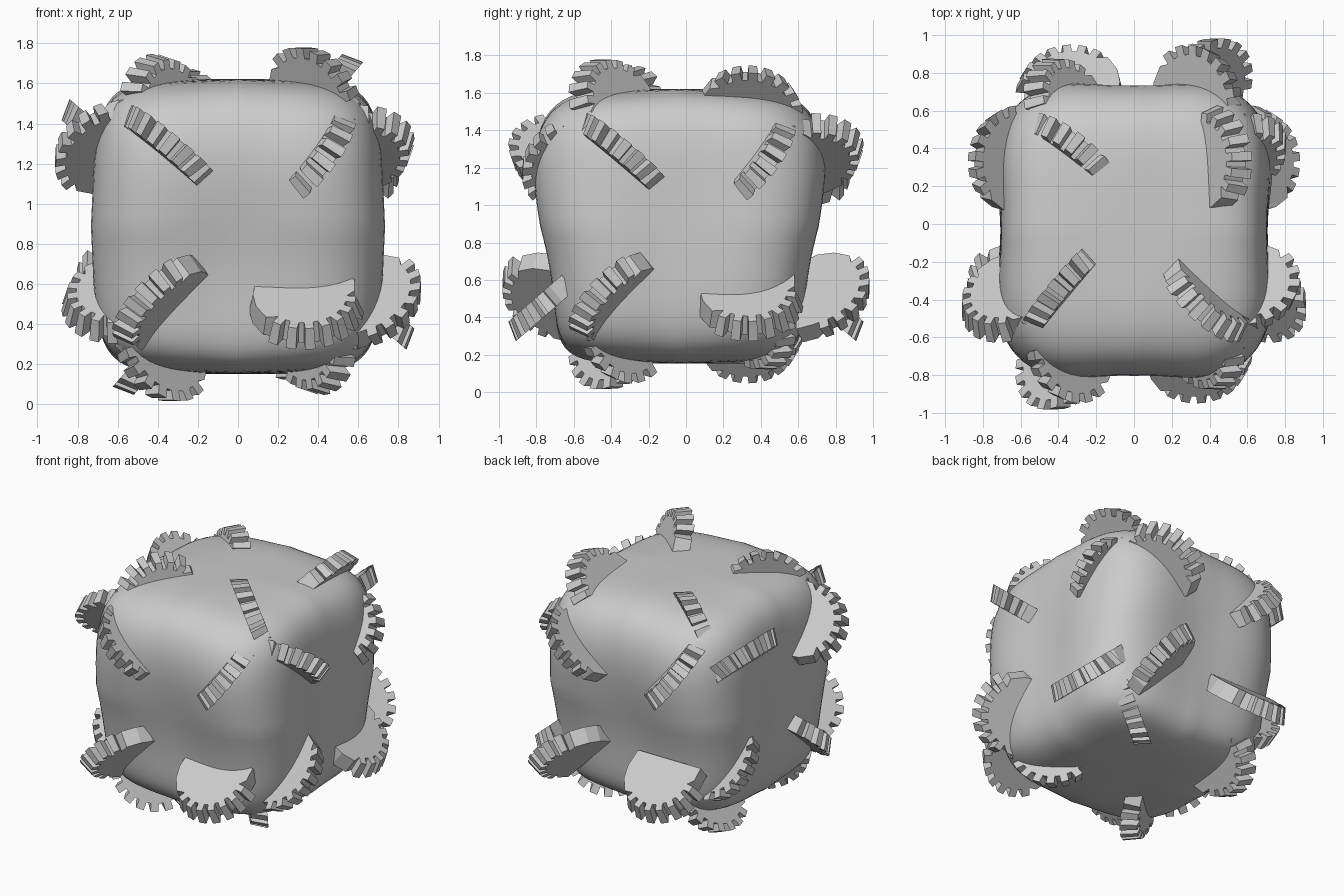
import bpy, bmesh
from math import sin, cos, radians
from mathutils import Vector

if "Cube" in bpy.data.objects:
    bpy.data.objects.remove(bpy.data.objects["Cube"])

ZC = 0.897


def make_object(name, bm):
    bmesh.ops.recalc_face_normals(bm, faces=bm.faces)
    me = bpy.data.meshes.new(name)
    bm.to_mesh(me)
    bm.free()
    ob = bpy.data.objects.new(name, me)
    bpy.context.collection.objects.link(ob)
    return ob


# Lumpy rounded-cube body: a gridded cube pushed onto a superellipsoid
bm = bmesh.new()
bmesh.ops.create_cube(bm, size=2)
bmesh.ops.subdivide_edges(bm, edges=bm.edges[:], cuts=23, use_grid_fill=True)
P = 5.5
for v in bm.verts:
    c = v.co.copy()
    c /= (abs(c.x) ** P + abs(c.y) ** P + abs(c.z) ** P) ** (1 / P)
    c *= 1 - 0.09 * abs(c.x * c.y * c.z)      # blunter corners
    x, y, z = 0.722 * c.x, 0.735 * c.y, 0.735 * c.z
    hollow_x = 1 - 0.02 * cos(8 * y)          # shallow hollows down the side faces
    hollow_y = 1 - 0.018 * cos(8 * x)
    taper = 1 + 0.07 * sin(4 * z)             # fuller above, narrower below
    v.co = (x * hollow_x, y * hollow_y * taper - 0.035, z + ZC - 0.01)
body = make_object("body", bm)
for p in body.data.polygons:
    p.use_smooth = True


# Outline of a half-buried cog: teeth over the outer arc, plain near the inner end
def cog_outline():
    pts = [(0.25, -0.12, 0), (0.25, -0.03, 0)]
    for i in range(7):
        a = 2 + i * 19
        for ang, r in ((a, 0.228), (a + 1, 0.278), (a + 11, 0.278), (a + 12, 0.228)):
            pts.append((r * cos(radians(ang)), r * sin(radians(ang)), 1))
    for ang in (138, 160, 180):
        pts.append((0.265 * cos(radians(ang)), 0.265 * sin(radians(ang)), 0.5))
    pts.append((-0.24, -0.12, 0))
    return pts


OUTLINE = cog_outline()
HALF = 0.053
BEVEL = 0.07      # the rim is conical: smaller on the side facing away from the lean


def add_cog(name, centre, along, radial, tilt):
    side = along.cross(radial)
    if side.dot(tilt) < 0:
        side = -side
    bm = bmesh.new()
    rings = []
    for s in (-1, 1):
        ring = []
        for a, r, cone in OUTLINE:
            k = 1 + s * BEVEL * cone
            ring.append(bm.verts.new(centre + along * a * k + radial * r * k + side * s * HALF))
        rings.append(ring)
    n = len(OUTLINE)
    bm.faces.new(rings[0])
    bm.faces.new(rings[1][::-1])
    for i in range(n):
        j = (i + 1) % n
        bm.faces.new((rings[0][i], rings[0][j], rings[1][j], rings[1][i]))
    make_object(name, bm)


# Four cogs per face: position (u, v), outward line, lean direction, lean angle, sink
PATTERN = [
    ((-0.34, 0.36), (-0.76, 0.65), (0.65, 0.76), 6, 0.06),
    ((0.345, 0.345), (0.64, 0.77), (0.77, -0.64), 18, 0.11),
    ((-0.37, -0.39), (-0.71, -0.70), (-0.70, 0.71), 20, 0.0),
    ((0.33, -0.39), (1, 0), (0, -1), 41, 0.0),
]
# Each body face: name, u axis, v axis, cog depth
X, Y, Z = Vector((1, 0, 0)), Vector((0, 1, 0)), Vector((0, 0, 1))
FACES = [
    ("front", X, Z, 0.72), ("back", -X, Z, 0.72),
    ("right", Y, Z, 0.65), ("left", Y, -Z, 0.65),
    ("top", Y, -X, 0.62), ("bottom", Y, X, 0.62),
]
for face, u, v, depth in FACES:
    n = u.cross(v)
    for k, (pos, line, lean, angle, sink) in enumerate(PATTERN):
        along = (u * line[0] + v * line[1]).normalized()
        tilt = (u * lean[0] + v * lean[1]).normalized()
        radial = n * cos(radians(angle)) + tilt * sin(radians(angle))
        centre = u * pos[0] + v * pos[1] + n * (depth - sink) + Z * ZC
        add_cog(f"{face}_cog_{k + 1}", centre, along, radial, tilt)
